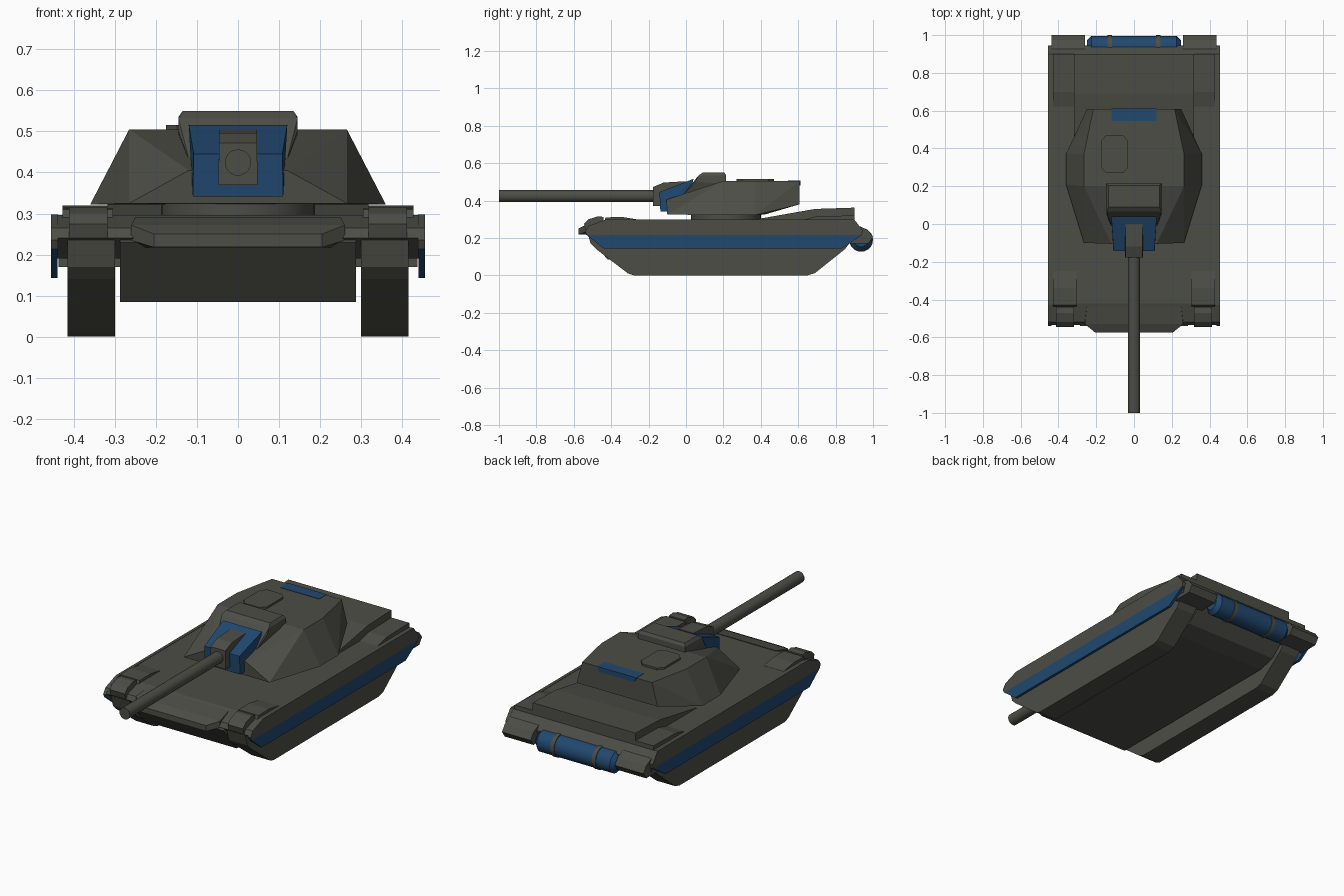
import bpy, bmesh, math
from mathutils import Matrix

if "Cube" in bpy.data.objects:
    bpy.data.objects.remove(bpy.data.objects["Cube"])


def material(name, rgb):
    m = bpy.data.materials.new(name)
    m.diffuse_color = (*rgb, 1)
    m.use_nodes = True
    m.node_tree.nodes["Principled BSDF"].inputs["Base Color"].default_value = m.diffuse_color
    return m


GREY = material("dark_grey_armour", (0.075, 0.075, 0.063))
BLUE = material("blue_paint", (0.015, 0.065, 0.16))


def finish(name, bm, mat, smooth=False):
    bmesh.ops.recalc_face_normals(bm, faces=bm.faces[:])
    me = bpy.data.meshes.new(name)
    bm.to_mesh(me)
    bm.free()
    me.materials.append(mat)
    ob = bpy.data.objects.new(name, me)
    bpy.context.collection.objects.link(ob)
    if smooth:
        bpy.ops.object.select_all(action='DESELECT')
        ob.select_set(True)
        bpy.context.view_layer.objects.active = ob
        bpy.ops.object.shade_smooth_by_angle(angle=math.radians(35))
    return ob


def prism(name, profile, x0, x1, mat=GREY):
    """Side (y, z) profile extruded from x0 to x1."""
    bm = bmesh.new()
    face = bm.faces.new([bm.verts.new((x0, y, z)) for y, z in profile])
    ext = bmesh.ops.extrude_face_region(bm, geom=[face])
    verts = [g for g in ext["geom"] if isinstance(g, bmesh.types.BMVert)]
    bmesh.ops.translate(bm, verts=verts, vec=(x1 - x0, 0, 0))
    return finish(name, bm, mat)


def pair(name, profile, x0, x1, mat=GREY):
    prism(name + "_right", profile, x0, x1, mat)
    prism(name + "_left", profile, -x0, -x1, mat)


def solid(name, half, mat=GREY, cx=0):
    """Faceted convex block from corner points mirrored across x = cx."""
    bm = bmesh.new()
    for x, y, z in half:
        bm.verts.new((cx + x, y, z))
        bm.verts.new((cx - x, y, z))
    bmesh.ops.convex_hull(bm, input=bm.verts[:])
    bmesh.ops.dissolve_limit(bm, angle_limit=0.02, verts=bm.verts[:], edges=bm.edges[:])
    return finish(name, bm, mat)


def cylinder(name, r, length, loc, axis, mat=GREY, sides=24, bevel=0):
    bm = bmesh.new()
    rot = {'X': Matrix.Rotation(math.pi / 2, 4, 'Y'),
           'Y': Matrix.Rotation(math.pi / 2, 4, 'X'),
           'Z': Matrix.Identity(4)}[axis]
    bmesh.ops.create_cone(bm, cap_ends=True, segments=sides, radius1=r, radius2=r,
                          depth=length, matrix=Matrix.Translation(loc) @ rot)
    if bevel:
        rims = [e for e in bm.edges if any(len(f.verts) > 4 for f in e.link_faces)]
        bmesh.ops.bevel(bm, geom=rims, offset=bevel, segments=1, affect='EDGES')
    return finish(name, bm, mat, smooth=True)


# Hull
prism("lower_hull", [(-.54, .23), (-.42, .085), (.7, .085), (.8, .11), (.9, .2), (.9, .25), (-.5, .25)],
      -.287, .287)
prism("upper_hull", [(-.535, .24), (-.52, .265), (-.42, .296), (.9, .296), (.945, .24),
                     (.93, .19), (-.47, .19)], -.44, .44)
solid("front_lip", [(.26, -.45, .215), (.26, -.53, .235), (.205, -.575, .218), (.205, -.575, .25),
                    (.26, -.53, .272), (.25, -.44, .292)])

# Side skirts with a painted lower stripe
pair("skirt", [(-.53, .215), (-.54, .235), (-.52, .265), (-.43, .298), (.9, .298), (.945, .24),
               (.94, .215)], .438, .455)
pair("skirt_stripe", [(-.53, .215), (-.44, .143), (.83, .143), (.94, .215)], .439, .455, BLUE)

# Track units
pair("track", [(-.53, .24), (-.51, .17), (-.48, .14), (-.31, .01), (-.28, 0), (.65, 0), (.69, .012),
               (.85, .14), (.88, .18), (.86, .24)], .3, .415)

# Front fender lamps and housings
pair("fender_housing", [(-.44, .28), (-.43, .31), (-.34, .312), (-.25, .297), (-.25, .28)], .305, .428)
pair("front_lamp", [(-.535, .24), (-.545, .275), (-.52, .3), (-.47, .316), (-.44, .312), (-.44, .24)],
     .318, .412)

# Engine deck, side pads and rear fenders
prism("engine_deck", [(.32, .29), (.69, .355), (.9, .362), (.9, .28)], -.318, .318)
pair("deck_pad", [(.6, .29), (.7, .316), (.9, .32), (.9, .28)], .318, .428)
pair("rear_fender", [(.86, .27), (.93, .262), (.975, .24), (1.0, .205), (.975, .17), (.86, .17)],
     .26, .437)

# Rear drum with straps
cylinder("rear_drum", .06, .495, (0, .936, .19), 'X', BLUE, 20, .022)
for side in (-1, 1):
    cylinder("drum_strap", .064, .022, (side * .128, .936, .19), 'X', GREY, 20)

# Turret
cylinder("turret_ring", .187, .05, (0, .215, .31), 'Z', GREY, 32)
solid("turret", [(.265, -.1, .325), (.36, .21, .322), (.36, .37, .322), (.3, .42, .325), (.25, .608, .38),
                 (.12, -.105, .405), (.265, .2, .505), (.265, .37, .505), (.215, .608, .505)])
solid("sight_hood", [(.135, .09, .55), (.135, .205, .55), (.145, .065, .532), (.145, .215, .535),
                     (.145, .05, .5), (.145, .215, .49), (.118, -.02, .425)])
solid("roof_hatch", [(x, y, z) for z in (.495, .516)
                     for x, y in ((.072, .3), (.045, .27), (.072, .44), (.045, .47))], GREY, -.103)
solid("roof_marking", [(.12, .545, .5), (.12, .611, .5), (.12, .611, .507), (.12, .545, .507)], BLUE)
solid("rear_marking", [(.11, .604, .48), (.11, .611, .48), (.12, .611, .507), (.12, .604, .507)], BLUE)

# Gun
solid("gun_shield", [(.11, -.137, .342), (.108, -.142, .445), (.12, .04, .516), (.11, 0, .342)], BLUE)
solid("gun_mantlet", [(.048, -.177, .37), (.046, -.177, .472), (.046, -.12, .496), (.046, .0, .503),
                      (.048, .0, .37)])
cylinder("gun_barrel", .032, .85, (0, -.575, .424), 'Y', GREY, 20)
